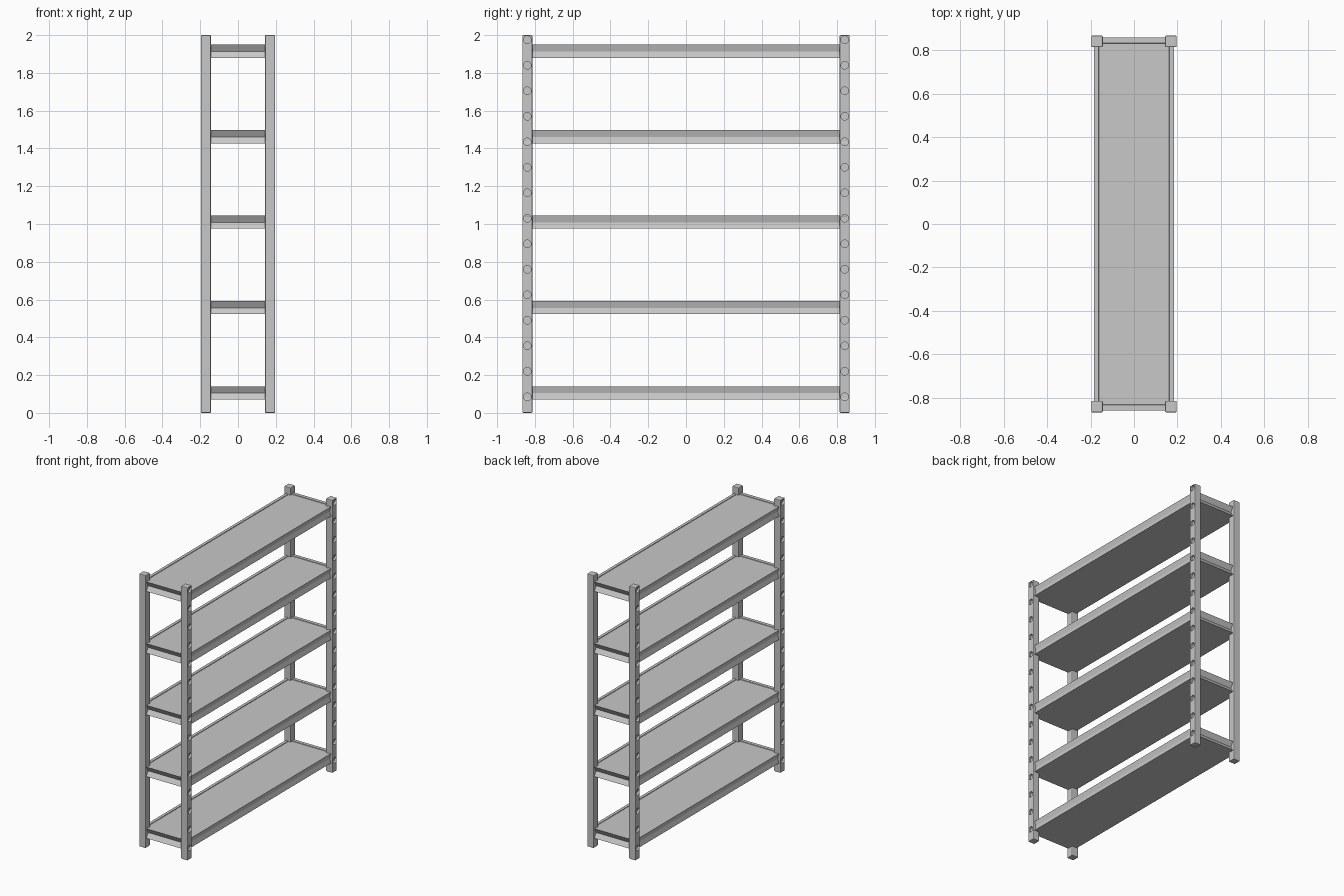
import bpy, bmesh, math
from mathutils import Matrix

if "Cube" in bpy.data.objects:
    bpy.data.objects.remove(bpy.data.objects["Cube"])

steel = bpy.data.materials.new("grey_steel")
steel.diffuse_color = (0.58, 0.58, 0.58, 1)
steel.use_nodes = True
steel.node_tree.nodes["Principled BSDF"].inputs["Base Color"].default_value = steel.diffuse_color


def make_object(name, bm):
    bmesh.ops.recalc_face_normals(bm, faces=bm.faces)
    me = bpy.data.meshes.new(name)
    bm.to_mesh(me)
    bm.free()
    me.materials.append(steel)
    ob = bpy.data.objects.new(name, me)
    bpy.context.collection.objects.link(ob)
    return ob


POST_X, POST_Y, POST_W = 0.17, 0.84, 0.053


# Upright posts with softened edges and a row of blind bolt holes
def post(name, sx, sy):
    bm = bmesh.new()
    bmesh.ops.create_cube(bm, size=1, matrix=Matrix.Translation((sx * POST_X, sy * POST_Y, 1))
                          @ Matrix.Diagonal((POST_W, POST_W, 2, 1)))
    bmesh.ops.bevel(bm, geom=bm.edges[:], offset=0.005, segments=2, profile=0.5, affect='EDGES')
    ob = make_object(name, bm)

    holes = bmesh.new()
    for i in range(15):
        loc = (sx * (POST_X + POST_W / 2), sy * POST_Y, 0.085 + i * 0.135)
        bmesh.ops.create_cone(holes, cap_ends=True, segments=24, radius1=0.02, radius2=0.02, depth=0.03,
                              matrix=Matrix.Translation(loc) @ Matrix.Rotation(math.pi / 2, 4, 'Y'))
    cutter = make_object(name + "_hole_cutter", holes)
    cutter.hide_render = True

    # Bake the holes, then discard the cutter
    mod = ob.modifiers.new("holes", 'BOOLEAN')
    mod.operation, mod.object, mod.solver = 'DIFFERENCE', cutter, 'EXACT'
    dg = bpy.context.evaluated_depsgraph_get()
    ob_eval = ob.evaluated_get(dg)
    baked = bpy.data.meshes.new_from_object(ob_eval)
    ob.modifiers.clear()
    ob.data = baked
    bpy.data.objects.remove(cutter)


for sx, side in ((-1, "left"), (1, "right")):
    for sy, end in ((-1, "front"), (1, "back")):
        post(f"{end}_{side}_post", sx, sy)


# Shelf: stacked rectangles forming grooved edges and a shallow tray top
def shelf(name, z0):
    rings = [(0.184, 0.857, 0.0),      # bottom lip
             (0.174, 0.836, 0.034),    # groove
             (0.184, 0.857, 0.070),    # top lip
             (0.163, 0.832, 0.070),    # inner rim
             (0.162, 0.831, 0.066)]    # tray surface
    bm = bmesh.new()
    loops = [[bm.verts.new((sx * x, sy * y, z0 + z)) for sx, sy in ((-1, -1), (1, -1), (1, 1), (-1, 1))]
             for x, y, z in rings]
    for a, b in zip(loops, loops[1:]):
        for i in range(4):
            j = (i + 1) % 4
            bm.faces.new((a[i], a[j], b[j], b[i]))
    bm.faces.new(loops[0][::-1])
    bm.faces.new(loops[-1])
    make_object(name, bm)


for n in range(5):
    shelf(f"shelf_{n + 1}", 0.07 + n * 0.4525)
